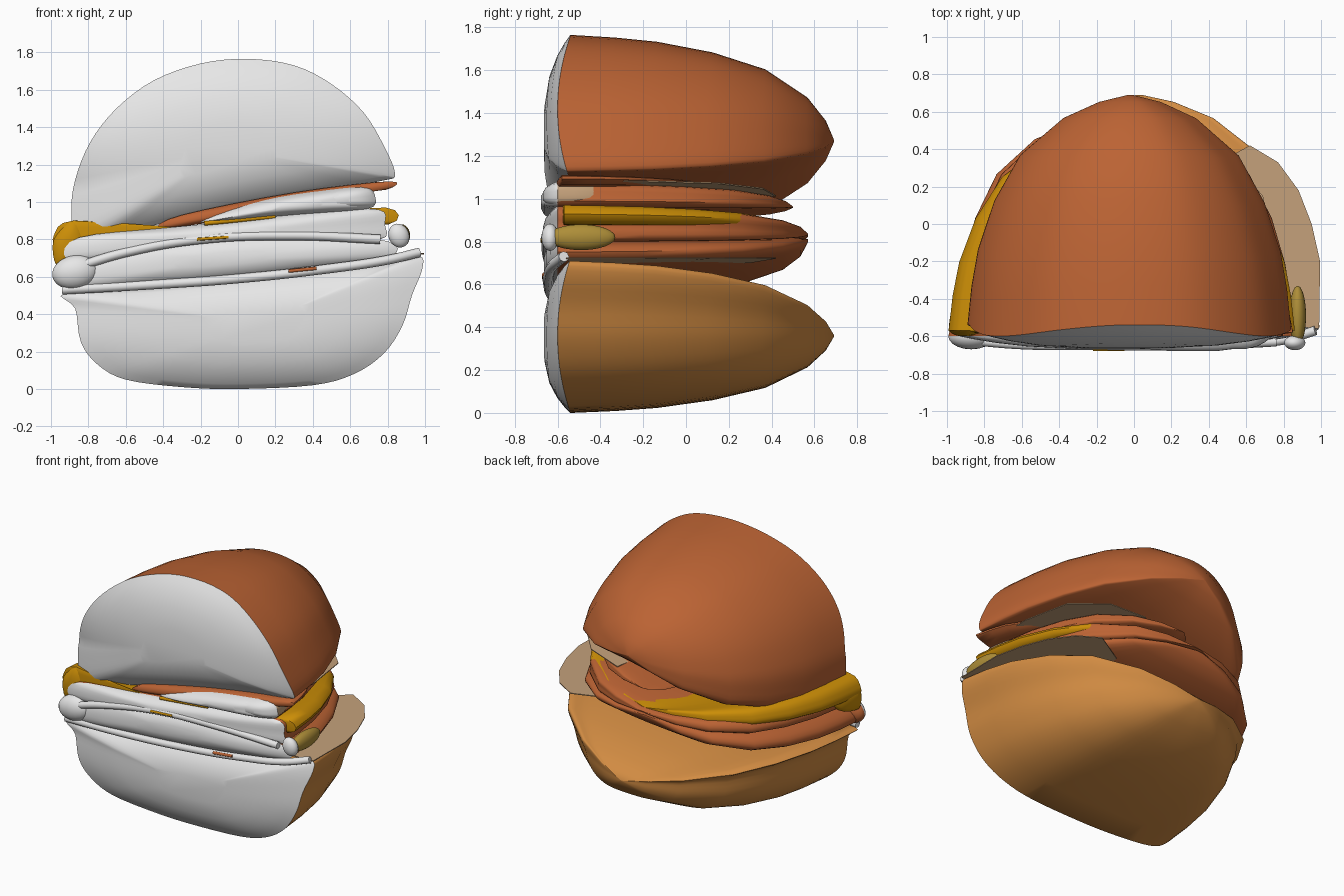
import bpy, bmesh, math
from mathutils import Vector

if "Cube" in bpy.data.objects:
    bpy.data.objects.remove(bpy.data.objects["Cube"])


def mat(name, rgb):
    m = bpy.data.materials.new(name)
    m.diffuse_color = (*rgb, 1)
    m.use_nodes = True
    m.node_tree.nodes["Principled BSDF"].inputs["Base Color"].default_value = m.diffuse_color
    return m


WHITE = mat("white", (0.83, 0.83, 0.83))
CRUST = mat("crust brown", (0.50, 0.125, 0.034))
ORANGE = mat("light crust", (0.64, 0.26, 0.055))
YELLOW = mat("cheese yellow", (0.60, 0.27, 0.002))
TAN = mat("pale tan", (0.56, 0.36, 0.20))
OLIVE = mat("pickle olive", (0.42, 0.27, 0.04))

# fractions along the depth and the matching scale of the section
STEPS = [(0, 1), (0.17, 0.975), (0.33, 0.935), (0.54, 0.835),
         (0.74, 0.675), (0.90, 0.41), (0.97, 0.19), (1, 0.015)]


def smooth_outline(pts, n=4):
    """Closed spline through the given (x, z) points."""
    out, c = [], len(pts)
    for i in range(c):
        a, b, d, e = (Vector(pts[(i + k) % c]) for k in (-1, 0, 1, 2))
        for j in range(n):
            t = j / n
            out.append(0.5 * (2 * b + (d - a) * t + (2 * a - 5 * b + 4 * d - e) * t * t
                              + (3 * b - a - 3 * d + e) * t ** 3))
    return out


def finish(obj, angle=50):
    bpy.ops.object.select_all(action='DESELECT')
    obj.select_set(True)
    bpy.context.view_layer.objects.active = obj
    bpy.ops.object.shade_smooth_by_angle(angle=math.radians(angle))


def half_slice(name, pts, apex, y_back, body, front=-0.665, rim=-0.60, curved=None,
               face=WHITE, fullness=1.0):
    """Section at the cut face, narrowing to a point at the back, with a puffed cut face.
    curved = (middle height, half height) sweeps the rim back above and below."""
    ring = smooth_outline(pts)
    mid = sum(ring, Vector((0, 0))) / len(ring)
    apex = Vector(apex)

    def rim_y(p):
        if curved is None:
            return rim
        t = min(1, abs(p.y - curved[0]) / curved[1])
        return rim + 0.06 * t * t

    bm = bmesh.new()
    rows = []
    # cut face rings, centre outwards
    for s in (0.3, 0.6, 0.8, 0.92):
        k = s ** 3
        row = []
        for p in ring:
            q = mid + (p - mid) * s
            row.append(bm.verts.new((q.x, front * (1 - k) + rim_y(p) * k, q.y)))
        rows.append(row)
    caps = len(rows)
    # body rings, front to back
    for u, s in STEPS:
        row = []
        for p in ring:
            q = apex + (p - apex) * s ** fullness
            y0 = rim_y(p)
            row.append(bm.verts.new((q.x, y0 + (y_back - y0) * u, q.y)))
        rows.append(row)
    n = len(ring)
    for r in range(len(rows) - 1):
        for i in range(n):
            j = (i + 1) % n
            f = bm.faces.new((rows[r][i], rows[r][j], rows[r + 1][j], rows[r + 1][i]))
            f.material_index = 0 if r < caps else 1
    bm.faces.new(rows[0]).material_index = 0
    bm.faces.new(rows[-1]).material_index = 1
    bmesh.ops.recalc_face_normals(bm, faces=bm.faces)
    me = bpy.data.meshes.new(name)
    bm.to_mesh(me)
    bm.free()
    me.materials.append(face)
    me.materials.append(body)
    obj = bpy.data.objects.new(name, me)
    bpy.context.collection.objects.link(obj)
    finish(obj)


def blob(name, loc, size, body, tilt=0, white_before=None):
    bpy.ops.mesh.primitive_uv_sphere_add(segments=20, ring_count=12, location=loc,
                                         rotation=(0, tilt, 0))
    o = bpy.context.object
    o.name = name
    o.scale = size
    o.data.materials.append(body)
    o.data.materials.append(WHITE)
    if white_before is not None:
        for f in o.data.polygons:
            f.material_index = int(f.center.y < white_before)
    finish(o)


def strip(name, pts, radius, body=WHITE):
    """Rounded ruffle running along the cut face."""
    cu = bpy.data.curves.new(name, 'CURVE')
    cu.dimensions = '3D'
    cu.bevel_depth = radius
    cu.bevel_resolution = 2
    cu.use_fill_caps = True
    sp = cu.splines.new('BEZIER')
    sp.bezier_points.add(len(pts) - 1)
    for b, p in zip(sp.bezier_points, pts):
        b.co = p
        b.handle_left_type = b.handle_right_type = 'AUTO'
    cu.materials.append(body)
    bpy.context.collection.objects.link(bpy.data.objects.new(name, cu))


def sheet(name, pts, body, thick=0.006):
    """Thin flat slice from (x, y, z) outline points."""
    bm = bmesh.new()
    f = bm.faces.new([bm.verts.new(p) for p in pts])
    ext = bmesh.ops.extrude_face_region(bm, geom=[f])
    for v in ext["geom"]:
        if isinstance(v, bmesh.types.BMVert):
            v.co.z += thick
    bmesh.ops.recalc_face_normals(bm, faces=bm.faces)
    me = bpy.data.meshes.new(name)
    bm.to_mesh(me)
    bm.free()
    me.materials.append(body)
    bpy.context.collection.objects.link(bpy.data.objects.new(name, me))


# buns
half_slice("top_bun", [(-.85, .79), (-.89, .95), (-.87, 1.12), (-.79, 1.32), (-.65, 1.5),
                       (-.45, 1.65), (-.2, 1.74), (.05, 1.765), (.3, 1.73), (.5, 1.63),
                       (.67, 1.48), (.78, 1.3), (.84, 1.15), (.78, 1.115), (.5, 1.07),
                       (.1, 1.0), (-.3, .91), (-.6, .84)],
           (-.02, 1.27), 0.69, CRUST, curved=(1.42, .34))
half_slice("bottom_bun", [(-.93, .51), (-.87, .43), (-.84, .25), (-.75, .13), (-.6, .05),
                          (-.3, .01), (0, 0), (.4, .02), (.62, .08), (.78, .19), (.88, .34),
                          (.93, .5), (.985, .64), (.97, .71), (.8, .67), (.5, .63), (0, .575),
                          (-.5, .53)],
           (.03, .36), 0.69, ORANGE, curved=(.36, .36))
# browned lip under the top bun
half_slice("top_bun_lip", [(-.42, .86), (-.1, .90), (.1, .97), (.5, 1.04), (.79, 1.065),
                           (.81, 1.11), (.3, 1.05), (-.3, .93)],
           (0, 1.06), 0.1, CRUST, front=-0.62, rim=-.58, face=CRUST)

# patties
half_slice("lower_patty", [(-.93, .64), (-.91, .54), (-.5, .55), (0, .59), (.5, .65),
                           (.82, .71), (.8, .79), (.4, .83), (0, .82), (-.4, .78), (-.7, .74)],
           (-.08, .81), 0.57, CRUST, fullness=.75)
half_slice("upper_patty", [(-.92, .70), (-.7, .69), (-.4, .76), (0, .80), (.4, .81), (.76, .8),
                           (.785, .88), (.75, .96), (.4, .95), (0, .9), (-.4, .86), (-.85, .81)],
           (-.06, .83), 0.57, CRUST, front=-0.67, fullness=.75)
# cheese slice folded down on the left
half_slice("cheese", [(-.965, .755), (-.985, .82), (-.88, .9), (-.4, .865), (.3, .915),
                      (.79, .97), (.805, .88), (.3, .875), (-.4, .82), (-.85, .79)],
           (-.05, .85), 0.54, YELLOW, front=-0.6, rim=-0.57, face=YELLOW, fullness=.92)
half_slice("cheese_corner", [(-.97, .66), (-.985, .8), (-.88, .9), (-.82, .8), (-.88, .68)],
           (-.87, .8), -.35, YELLOW, front=-0.6, rim=-0.57, face=YELLOW)
# top filling with a pale slice edge at the right
half_slice("upper_filling", [(-.2, .89), (.2, .92), (.68, .96), (.72, 1.02), (.65, 1.075),
                             (.3, 1.04), (0, .975)],
           (.0, .96), 0.5, CRUST, front=-0.68, fullness=.85)
half_slice("slice_edge", [(.3, .95), (.68, .965), (.735, 1.02), (.66, 1.08), (.3, 1.03)],
           (.4, 1.0), -0.15, TAN, front=-0.67)

# onion slices
sheet("lower_onion", [(.99, -.56, .72), (.995, -.2, .72), (.95, 0, .72), (.88, .18, .72),
                      (.77, .33, .72), (.62, .42, .72), (.4, .3, .70), (.3, -.5, .66)], TAN)
sheet("upper_onion", [(.74, -.52, 1.08), (.75, -.2, 1.08), (.69, .15, 1.07),
                      (.5, .36, 1.045), (.25, .42, 1.01), (.1, -.5, .995)], TAN)

# pickle and leaf folds
blob("pickle", (.875, -.49, .82), (.045, .16, .06), OLIVE, white_before=-0.85)
blob("right_leaf_fold", (.86, -.635, .82), (.055, .04, .065), WHITE, tilt=-0.4)
blob("left_leaf_fold", (-.87, -.60, .625), (.125, .07, .09), CRUST, tilt=-0.2,
     white_before=0.05)
strip("lower_leaf", [(-.94, -.6, .53), (-.5, -.63, .555), (0, -.64, .59), (.5, -.64, .645),
                     (.8, -.62, .69), (.97, -.57, .73)], 0.025)
strip("middle_leaf", [(-.9, -.62, .64), (-.6, -.645, .73), (-.2, -.65, .80), (.3, -.65, .82),
                      (.76, -.63, .80)], 0.025)
# thin coloured seams on the cut face
strip("cheese_seam_low", [(-.22, -.672, .80), (-.05, -.672, .812)], 0.008, YELLOW)
strip("cheese_seam_high", [(-.18, -.62, .885), (.2, -.62, .922)], 0.012, YELLOW)
strip("patty_seam", [(.27, -.663, .63), (.42, -.663, .645)], 0.01, CRUST)
